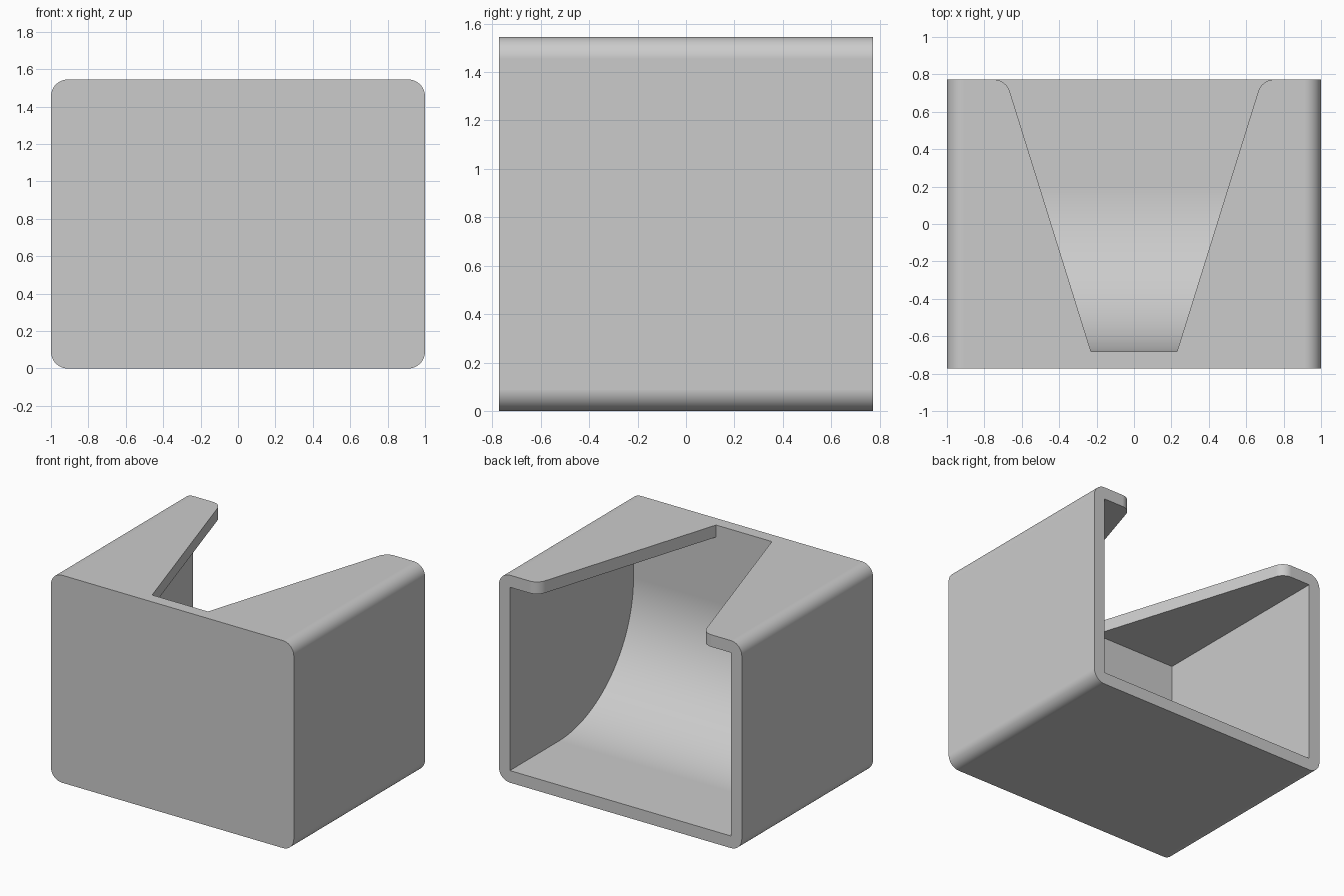
import bpy, bmesh
from math import sin, cos, radians
from mathutils import Vector

W, D, H = 1.0, 0.772, 1.545   # half width, half depth, height
T = 0.09                      # wall thickness
R = 0.09                      # outer rounding

if "Cube" in bpy.data.objects:
    bpy.data.objects.remove(bpy.data.objects["Cube"])

grey = bpy.data.materials.new("plain grey")
grey.use_nodes = True
COLOUR = (0.6, 0.6, 0.6, 1)
grey.diffuse_color = COLOUR
grey.node_tree.nodes["Principled BSDF"].inputs["Base Color"].default_value = COLOUR


def arc(cx, cy, r, start, end, steps):
    angles = [radians(start + (end - start) * i / steps) for i in range(steps + 1)]
    return [(cx + r * cos(a), cy + r * sin(a)) for a in angles]


def prism(name, profile, place, travel):
    """Extrude a 2D profile, placed in space by a function, along a vector."""
    bm = bmesh.new()
    face = bm.faces.new([bm.verts.new(place(u, v)) for u, v in profile])
    new = bmesh.ops.extrude_face_region(bm, geom=[face])["geom"]
    bmesh.ops.translate(bm, vec=Vector(travel),
                        verts=[g for g in new if isinstance(g, bmesh.types.BMVert)])
    bmesh.ops.recalc_face_normals(bm, faces=bm.faces)
    mesh = bpy.data.meshes.new(name)
    bm.to_mesh(mesh)
    bm.free()
    mesh.materials.append(grey)
    obj = bpy.data.objects.new(name, mesh)
    bpy.context.collection.objects.link(obj)
    return obj


# Outer shell: rounded rectangle run from front to back
outline = []
for cx, cz, start in ((W - R, H - R, 0), (R - W, H - R, 90),
                      (R - W, R, 180), (W - R, R, 270)):
    outline += arc(cx, cz, R, start, start + 90, 12)
bin_shell = prism("bin_shell", outline, lambda x, z: (x, -D, z), (0, 2 * D, 0))

# Cavity: open at the back, with a scooped floor rising to the front wall
SCOOP = 0.88
inner = T - D
cavity_profile = [(D + 0.2, H - T), (inner, H - T)]
cavity_profile += arc(inner + SCOOP, T + SCOOP, SCOOP, 180, 270, 40)
cavity_profile += [(D + 0.2, T)]
cavity = prism("cavity_cutter", cavity_profile,
               lambda y, z: (T - W, y, z), (2 * (W - T), 0, 0))

# Tapered opening in the top, flaring with rounded lips at the back
right_half = [(0.23, inner)] + arc(0.75, D - R, R, 162.6, 90, 10)
right_half += [(0.75, D + 0.2)]
slot_profile = right_half + [(-x, y) for x, y in reversed(right_half)]
slot = prism("slot_cutter", slot_profile,
             lambda x, y: (x, y, H - 0.25), (0, 0, 0.5))

# Cut the openings
bpy.context.view_layer.objects.active = bin_shell
for cutter in (cavity, slot):
    mod = bin_shell.modifiers.new(cutter.name, "BOOLEAN")
    mod.operation = "DIFFERENCE"
    mod.solver = "EXACT"
    mod.object = cutter
    bpy.ops.object.modifier_apply(modifier=mod.name)
    bpy.data.objects.remove(cutter)

# Smooth the rounded surfaces while the flat walls stay flat
bpy.ops.object.select_all(action="DESELECT")
bin_shell.select_set(True)
bpy.ops.object.shade_smooth_by_angle(angle=radians(25))
weighted = bin_shell.modifiers.new("even_normals", "WEIGHTED_NORMAL")
weighted.keep_sharp = True
